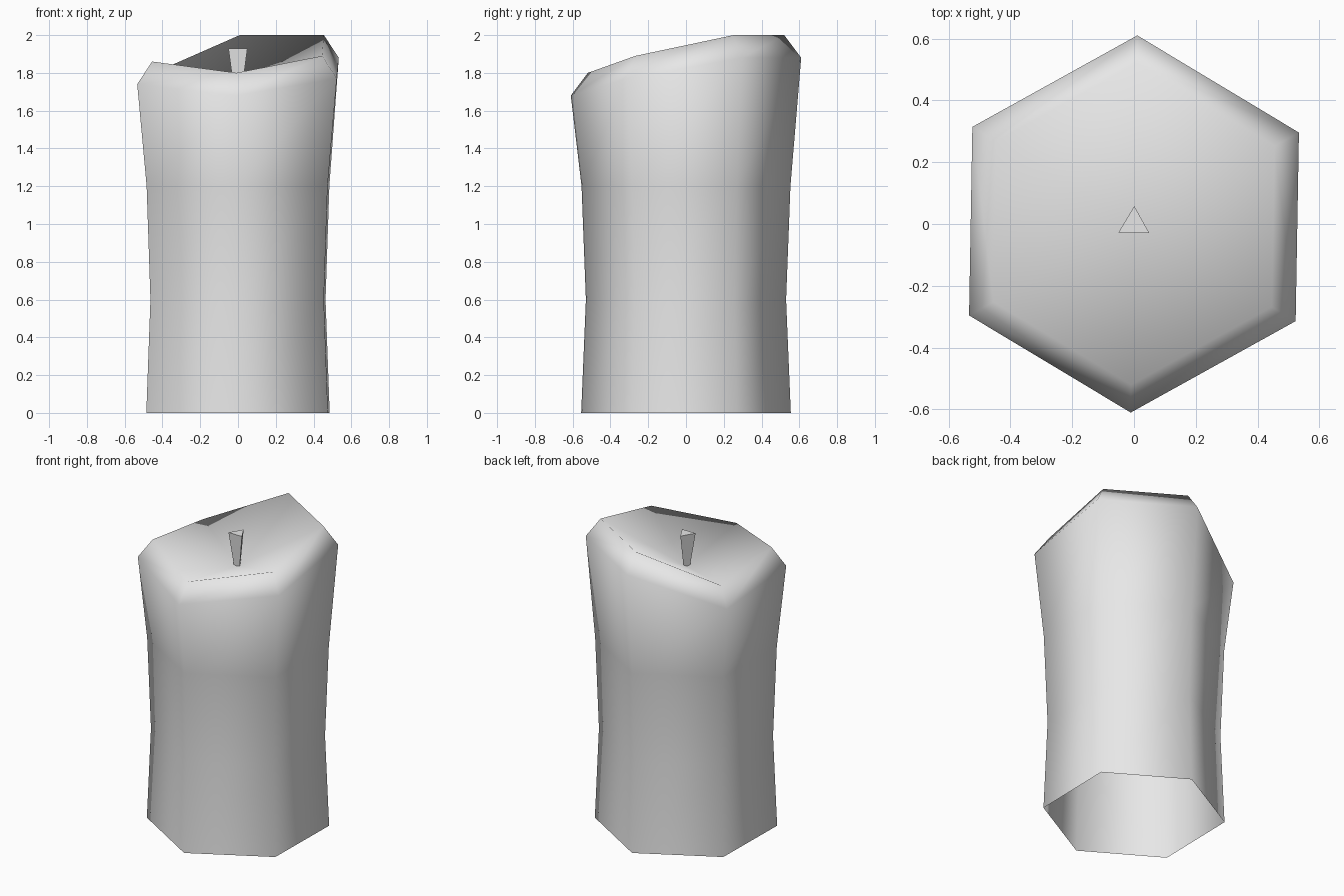
import bpy, bmesh, math

cube = bpy.data.objects.get("Cube")
if cube:
    bpy.data.objects.remove(cube, do_unlink=True)

TURN = math.radians(89)  # first corner points to the back


def make_material(name, rgb):
    mat = bpy.data.materials.new(name)
    mat.use_nodes = True
    mat.diffuse_color = (*rgb, 1)
    mat.node_tree.nodes["Principled BSDF"].inputs["Base Color"].default_value = (*rgb, 1)
    return mat


def ring(bm, radius, heights):
    """Regular polygon, clockwise from the back, one height per corner."""
    n = len(heights)
    angles = [TURN - math.tau * i / n for i in range(n)]
    return [bm.verts.new((radius * math.cos(a), radius * math.sin(a), z))
            for a, z in zip(angles, heights)]


def bridge(bm, low, high):
    for i in range(len(low)):
        j = (i + 1) % len(low)
        bm.faces.new((low[j], low[i], high[i], high[j]))


def finish(bm, name, mat, smooth):
    mesh = bpy.data.meshes.new(name)
    for f in bm.faces:
        f.smooth = smooth
    bm.to_mesh(mesh)
    bm.free()
    mesh.materials.append(mat)
    obj = bpy.data.objects.new(name, mesh)
    bpy.context.collection.objects.link(obj)


wax = make_material("pale_grey", (0.8, 0.8, 0.8))

# Candle body: open base, waisted sides, slanted melted rim and a dished top
rim = [2.0, 2.0, 1.89, 1.80, 1.86, 1.80]
bm = bmesh.new()
rings = [ring(bm, r, [z] * 6) for r, z in ((0.555, 0), (0.53, 0.6), (0.553, 1.2))]
rings.append(ring(bm, 0.61, [z - 0.12 for z in rim]))
rings.append(ring(bm, 0.52, rim))
for low, high in zip(rings, rings[1:]):
    bridge(bm, low, high)
centre = bm.verts.new((0, 0, 1.71))
for i in range(6):
    bm.faces.new((rings[-1][(i + 1) % 6], rings[-1][i], centre))
finish(bm, "candle_body", wax, True)

# Wick: three-sided, wider at the top
bm = bmesh.new()
bottom = ring(bm, 0.02, [1.68] * 3)
top = ring(bm, 0.058, [1.93] * 3)
bridge(bm, bottom, top)
bm.faces.new(bottom)
bm.faces.new(top[::-1])
finish(bm, "wick", wax, False)
